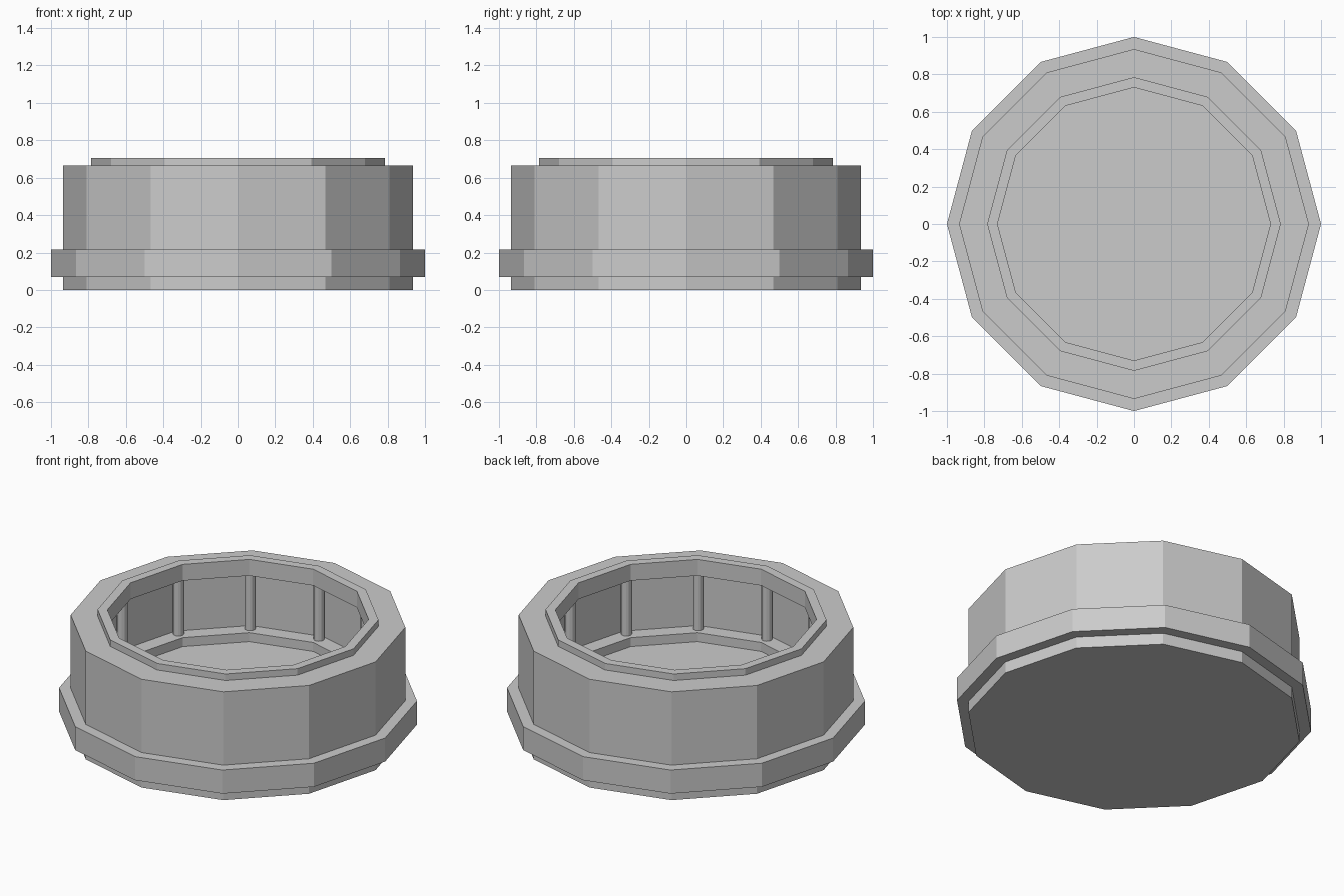
import bpy, bmesh
from math import cos, sin, pi

if "Cube" in bpy.data.objects:
    bpy.data.objects.remove(bpy.data.objects["Cube"])

SIDES = 12


def turned(name, profile, sides=SIDES):
    """Revolve an open (radius, z) profile; both ends are capped with a flat face."""
    bm = bmesh.new()
    rings = [[bm.verts.new((r * cos(2 * pi * i / sides), r * sin(2 * pi * i / sides), z))
              for i in range(sides)] for r, z in profile]
    for a, b in zip(rings, rings[1:]):
        for i in range(sides):
            j = (i + 1) % sides
            bm.faces.new((a[i], a[j], b[j], b[i]))
    bm.faces.new(rings[0][::-1])
    bm.faces.new(rings[-1])
    bmesh.ops.recalc_face_normals(bm, faces=bm.faces)
    mesh = bpy.data.meshes.new(name)
    bm.to_mesh(mesh)
    bm.free()
    obj = bpy.data.objects.new(name, mesh)
    bpy.context.collection.objects.link(obj)
    return obj


# Hollow housing: base, wide band, wall, raised lip, undercut cavity, ledge, floor
turned("housing", [
    (0.935, 0), (0.935, 0.07), (1, 0.07), (1, 0.215), (0.935, 0.215),
    (0.935, 0.665), (0.785, 0.665), (0.785, 0.705), (0.73, 0.705),
    (0.73, 0.605), (0.825, 0.605), (0.825, 0.255), (0.73, 0.255), (0.73, 0.2),
])

# Slim posts in the cavity corners, between ledge and lip
for i in range(SIDES):
    a = 2 * pi * i / SIDES
    post = turned(f"post_{i + 1}", [(0.031, 0.255), (0.031, 0.605)])
    post.location = (0.787 * cos(a), 0.787 * sin(a), 0)
    post.rotation_euler.z = a
